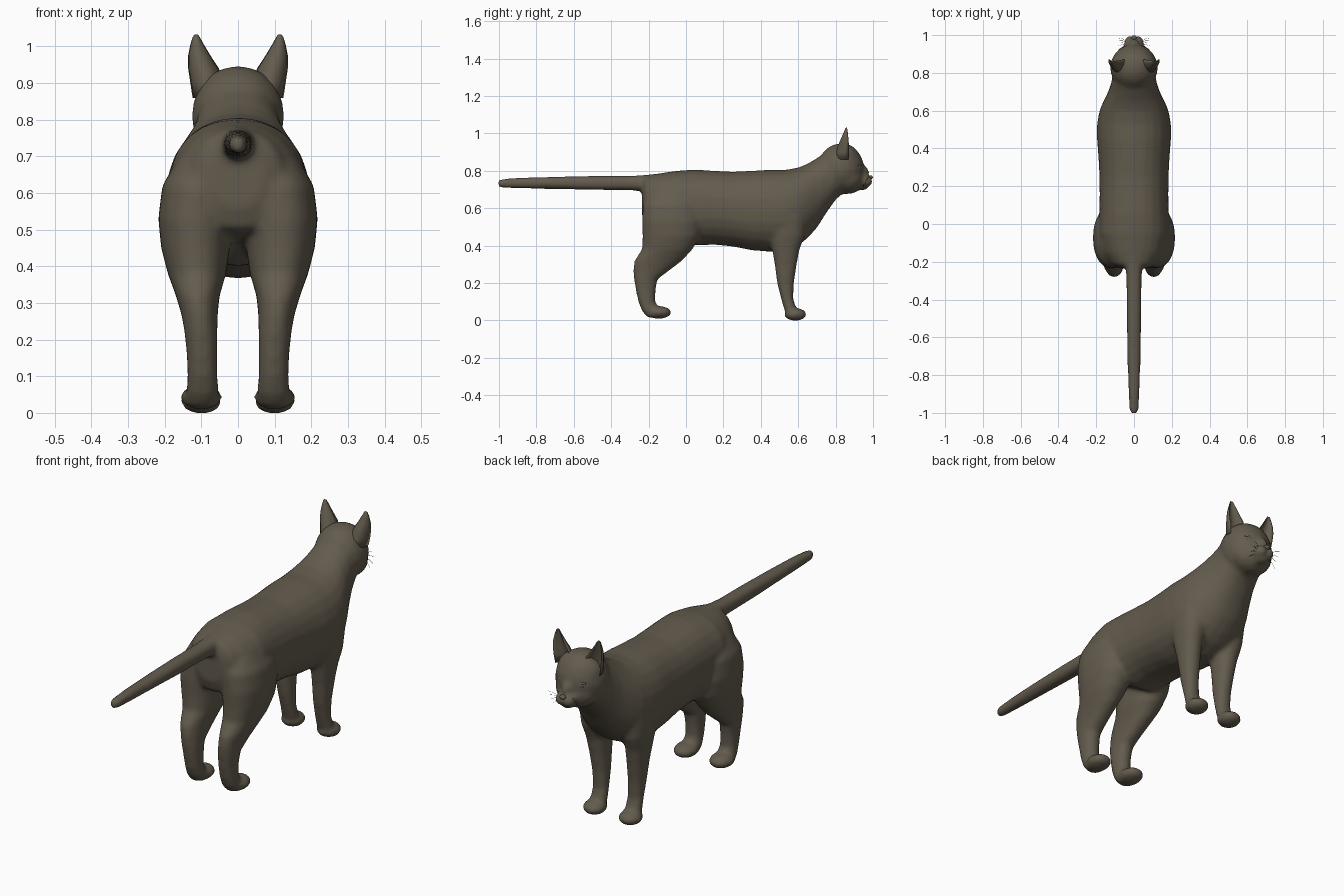
import bpy, bmesh, math
from mathutils import Vector

if "Cube" in bpy.data.objects:
    bpy.data.objects.remove(bpy.data.objects["Cube"])

fur = bpy.data.materials.new("dark olive brown fur")
fur.diffuse_color = (0.125, 0.105, 0.075, 1)
fur.use_nodes = True
fur.node_tree.nodes["Principled BSDF"].inputs["Base Color"].default_value = fur.diffuse_color


def make_object(name, bm):
    bmesh.ops.recalc_face_normals(bm, faces=bm.faces)
    mesh = bpy.data.meshes.new(name)
    bm.to_mesh(mesh)
    bm.free()
    ob = bpy.data.objects.new(name, mesh)
    bpy.context.collection.objects.link(ob)
    mesh.materials.append(fur)
    for p in mesh.polygons:
        p.use_smooth = True
    return ob


def skin(bm, rings):
    """Closed surface through a list of point rings."""
    loops = [[bm.verts.new(p) for p in r] for r in rings]
    n = len(loops[0])
    for a, b in zip(loops, loops[1:]):
        for i in range(n):
            j = (i + 1) % n
            bm.faces.new((a[i], a[j], b[j], b[i]))
    bm.faces.new(loops[0][::-1])
    bm.faces.new(loops[-1])


def oval(n=24, power=2.2):
    for i in range(n):
        a = 2 * math.pi * i / n
        c, s = math.cos(a), math.sin(a)
        yield (math.copysign(abs(c) ** (2 / power), c),
               math.copysign(abs(s) ** (2 / power), s))


def lengthwise(bm, stations, n=24):
    """Stations along y: y, bottom, top, half width."""
    skin(bm, [[(w * c, y, (lo + hi) / 2 + (hi - lo) / 2 * s) for c, s in oval(n)]
              for y, lo, hi, w in stations])


def upright(bm, stations, side):
    """Stations along z: z, centre x, half width, back y, front y."""
    skin(bm, [[(side * (x + w * c), (b + f) / 2 + (f - b) / 2 * s, z) for c, s in oval()]
              for z, x, w, b, f in stations])


def ball(bm, centre, radii, seg=20):
    new = bmesh.ops.create_uvsphere(bm, u_segments=seg, v_segments=seg // 2, radius=1)["verts"]
    for v in new:
        v.co = Vector(centre) + Vector([v.co[k] * radii[k] for k in range(3)])


def mirror(ob):
    ob.modifiers.new("mirror", "MIRROR").use_axis[0] = True


body = bmesh.new()

# Torso and neck
lengthwise(body, [
    (-.235, .56, .74, .07), (-.215, .50, .772, .12), (-.15, .48, .785, .16),
    (-.05, .46, .80, .185), (.05, .40, .806, .185), (.15, .405, .80, .182),
    (.25, .395, .795, .183), (.35, .375, .80, .188), (.45, .367, .805, .196),
    (.53, .37, .805, .196), (.60, .40, .817, .183), (.65, .44, .838, .162),
    (.70, .495, .868, .137), (.75, .575, .90, .12), (.80, .645, .925, .112),
    (.85, .69, .93, .10)])

# Tail
lengthwise(body, [
    (-.15, .68, .785, .06), (-.23, .69, .778, .045), (-.30, .695, .773, .041),
    (-.50, .697, .773, .039), (-.70, .702, .769, .036), (-.88, .705, .764, .030),
    (-.98, .708, .757, .025), (-1.003, .715, .75, .017)], 12)

# Legs and paws
hind = [(.72, .08, .07, -.18, .02), (.62, .107, .10, -.23, .085),
        (.53, .117, .101, -.235, .09), (.45, .116, .094, -.232, .075),
        (.38, .112, .080, -.235, .035), (.32, .110, .060, -.275, -.02),
        (.27, .105, .050, -.283, -.085), (.22, .101, .045, -.278, -.152),
        (.16, .098, .042, -.268, -.163), (.10, .097, .041, -.255, -.165),
        (.05, .097, .045, -.235, -.14), (.015, .10, .040, -.205, -.13)]
front = [(.66, .10, .07, .42, .60), (.55, .115, .075, .43, .645),
         (.45, .113, .066, .445, .635), (.38, .110, .056, .46, .607),
         (.30, .105, .048, .474, .592), (.20, .10, .041, .487, .577),
         (.12, .097, .038, .507, .573), (.06, .097, .042, .525, .59),
         (.02, .098, .042, .545, .60), (.003, .10, .035, .555, .60)]
for side in (-1, 1):
    upright(body, hind, side)
    upright(body, front, side)
    ball(body, (side * .10, -.145, .043), (.057, .068, .034))
    ball(body, (side * .10, .585, .032), (.056, .06, .034))

# Head, cheeks, brow, muzzle and chin
ball(body, (0, .828, .81), (.127, .125, .137))
ball(body, (0, .865, .765), (.108, .09, .09))
ball(body, (0, .84, .85), (.118, .095, .096))
ball(body, (0, .93, .79), (.032, .05, .045))
for side in (-1, 1):
    ball(body, (side * .02, .955, .744), (.032, .044, .032))
ball(body, (0, .94, .718), (.033, .036, .024))

cat = make_object("body", body)
fuse = cat.modifiers.new("fuse parts", "REMESH")
fuse.mode = "VOXEL"
fuse.voxel_size = 0.011
fuse.use_smooth_shade = True
soften = cat.modifiers.new("soften joins", "SMOOTH")
soften.factor = 0.5
soften.iterations = 6

# Ears: crescent sections, hollow at the front
ear = bmesh.new()
sections = []
for z, x0, x1, depth, y in [(.86, .035, .124, .075, .868), (.90, .04, .130, .07, .872),
                            (.94, .052, .136, .056, .871), (.975, .075, .136, .038, .868),
                            (1.005, .093, .130, .022, .865), (1.025, .104, .124, .011, .862),
                            (1.032, .109, .119, .005, .861)]:
    mid, half = (x0 + x1) / 2, (x1 - x0) / 2
    arc = [math.pi * i / 8 for i in range(9)]
    back = [(mid + half * math.cos(a), y - depth * math.sin(a), z) for a in arc]
    hollow = [(mid + half * .85 * math.cos(a), y - depth * .55 * math.sin(a), z)
              for a in arc[::-1][1:-1]]
    sections.append(back + hollow)
skin(ear, sections)
mirror(make_object("ears", ear))

# Eyes with upper lids
eye = bmesh.new()
ball(eye, (.056, .921, .818), (.021, .016, .016), 16)
ball(eye, (.057, .917, .829), (.026, .017, .009), 16)
mirror(make_object("eyes", eye))

# Nose
nose = bmesh.new()
ball(nose, (0, .985, .765), (.016, .014, .011), 14)
make_object("nose", nose)

# Whiskers
whiskers = bmesh.new()
for k in range(4):
    start = Vector((.034, .962 - .006 * k, .752 - .007 * k))
    tip = Vector((.085, .985 - .014 * k, .775 - .026 * k))
    bend = (start + tip) / 2 + Vector((0, .006, .006))
    skin(whiskers, [[p + Vector((0, r * math.cos(a), r * math.sin(a)))
                     for a in (0, 2.1, 4.2)]
                    for p, r in ((start, .0012), (bend, .001), (tip, .0004))])
mirror(make_object("whiskers", whiskers))
